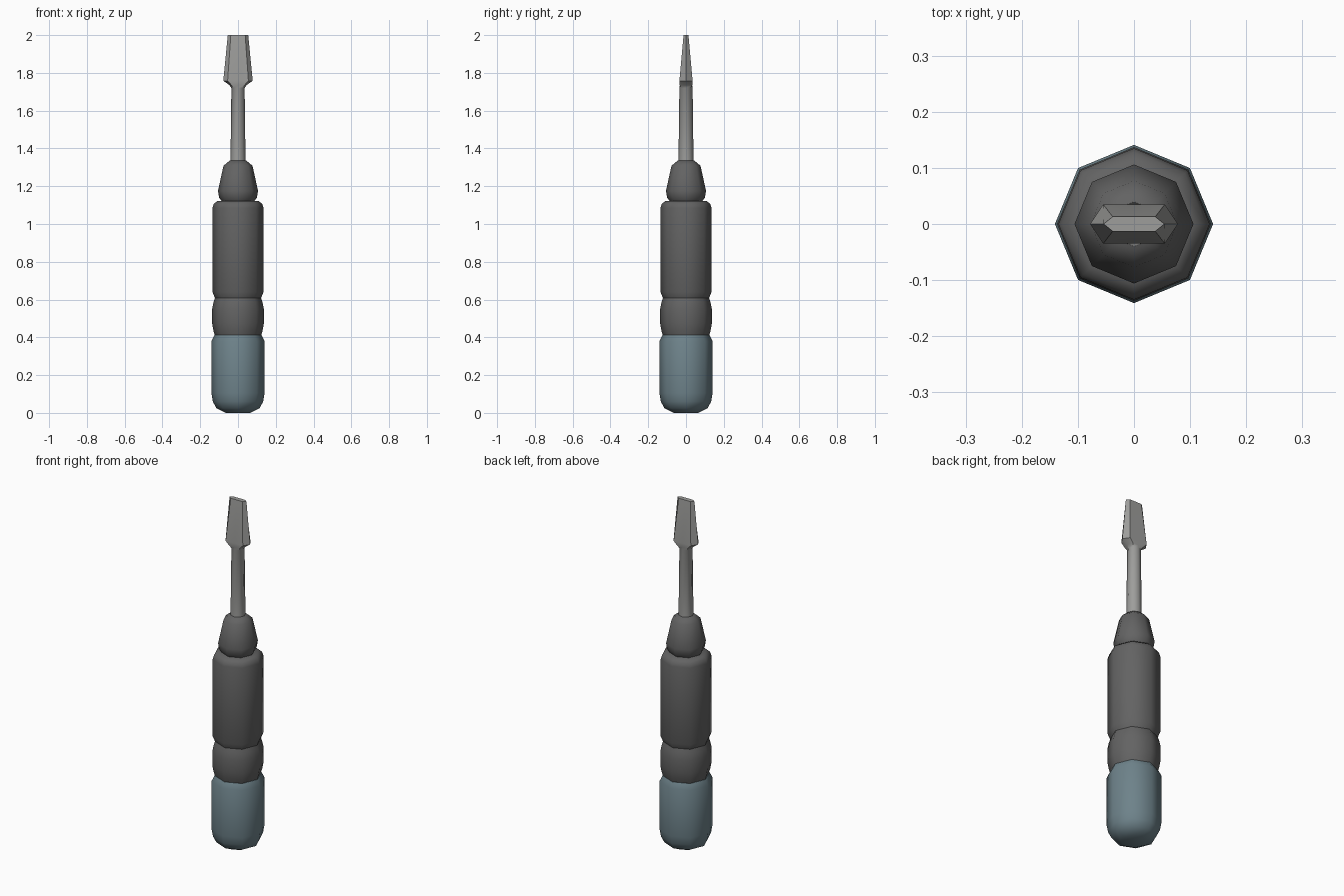
import bpy, bmesh, math

if "Cube" in bpy.data.objects:
    bpy.data.objects.remove(bpy.data.objects["Cube"])


def material(name, color):
    m = bpy.data.materials.new(name)
    m.diffuse_color = (*color, 1)
    m.use_nodes = True
    m.node_tree.nodes["Principled BSDF"].inputs["Base Color"].default_value = m.diffuse_color
    return m


blue = material("slate_blue", (0.155, 0.225, 0.255))
dark = material("dark_grey", (0.125, 0.125, 0.125))
steel = material("steel_grey", (0.34, 0.34, 0.33))


def octagon(r, z):
    return [(r * math.cos(i * math.pi / 4), r * math.sin(i * math.pi / 4), z)
            for i in range(8)]


def blade_section(w, a, t, z):
    # pointed sides at +-w, flat faces of half width a at y = +-t
    return [(w, 0, z), (a, t, z), (0, t, z), (-a, t, z),
            (-w, 0, z), (-a, -t, z), (0, -t, z), (a, -t, z)]


def loft(name, rings, mat):
    bm = bmesh.new()
    loops = [[bm.verts.new(p) for p in ring] for ring in rings]
    for lo, hi in zip(loops, loops[1:]):
        for i in range(8):
            j = (i + 1) % 8
            bm.faces.new((lo[i], lo[j], hi[j], hi[i]))
    bm.faces.new(loops[0][::-1])
    bm.faces.new(loops[-1])
    bmesh.ops.recalc_face_normals(bm, faces=bm.faces)
    me = bpy.data.meshes.new(name)
    bm.to_mesh(me)
    bm.free()
    ob = bpy.data.objects.new(name, me)
    bpy.context.collection.objects.link(ob)
    me.materials.append(mat)
    bpy.ops.object.select_all(action='DESELECT')
    ob.select_set(True)
    bpy.context.view_layer.objects.active = ob
    bpy.ops.object.shade_smooth_by_angle(angle=math.radians(46))
    return ob


def lathe(name, profile, mat):
    return loft(name, [octagon(r, z) for r, z in profile], mat)


# handle, from the butt up to the collar
lathe("end_cap", [(0.065, 0), (0.115, 0.025), (0.133, 0.06), (0.141, 0.105),
                  (0.141, 0.38), (0.125, 0.412)], blue)
lathe("grip_ring", [(0.122, 0.408), (0.13, 0.435), (0.137, 0.475),
                    (0.137, 0.55), (0.13, 0.585), (0.122, 0.61)], dark)
lathe("grip", [(0.122, 0.608), (0.135, 0.64), (0.135, 1.085),
               (0.128, 1.107), (0.108, 1.122)], dark)
lathe("collar", [(0.085, 1.118), (0.1, 1.14), (0.106, 1.175),
                 (0.077, 1.308), (0.045, 1.335)], dark)

# shaft flaring into the flat blade
loft("shaft_and_blade", [
    octagon(0.04, 1.32), octagon(0.035, 1.72),
    blade_section(0.045, 0.034, 0.033, 1.735),
    blade_section(0.078, 0.055, 0.035, 1.758),
    blade_section(0.054, 0.038, 0.013, 2.0)], steel)
